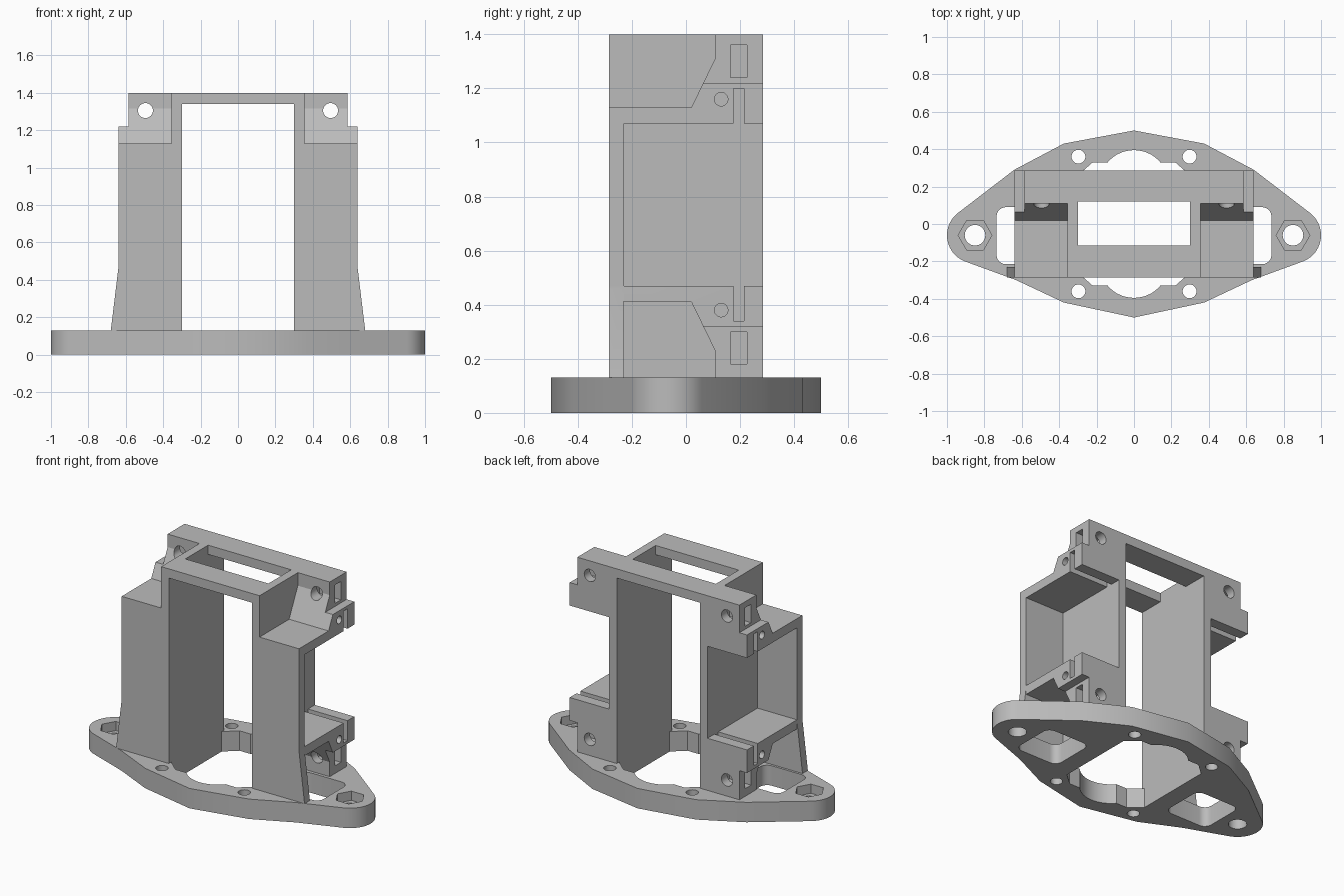
import bpy, bmesh
from math import sin, cos, pi, radians

cube = bpy.data.objects.get("Cube")
if cube:
    bpy.data.objects.remove(cube, do_unlink=True)

grey = bpy.data.materials.new("plain grey")
grey.use_nodes = True
grey.diffuse_color = (0.5, 0.5, 0.5, 1)
grey.node_tree.nodes["Principled BSDF"].inputs["Base Color"].default_value = (0.5, 0.5, 0.5, 1)


def prism(name, pts, axis, lo, hi):
    """Extrude a flat outline along an axis."""
    place = {"x": lambda a, b, h: (h, a, b),
             "y": lambda a, b, h: (a, h, b),
             "z": lambda a, b, h: (a, b, h)}[axis]
    bm = bmesh.new()
    ends = [[bm.verts.new(place(a, b, h)) for a, b in pts] for h in (lo, hi)]
    for ring in ends:
        bm.faces.new(ring)
    n = len(pts)
    for i in range(n):
        j = (i + 1) % n
        bm.faces.new((ends[0][i], ends[0][j], ends[1][j], ends[1][i]))
    bmesh.ops.recalc_face_normals(bm, faces=bm.faces)
    mesh = bpy.data.meshes.new(name)
    bm.to_mesh(mesh)
    bm.free()
    mesh.materials.append(grey)
    ob = bpy.data.objects.new(name, mesh)
    bpy.context.collection.objects.link(ob)
    return ob


def rect(a0, a1, b0, b1):
    return [(a0, b0), (a1, b0), (a1, b1), (a0, b1)]


def arc(cx, cy, r, start=0, end=360, n=32):
    full = end - start == 360
    steps = n if full else n - 1
    angles = [radians(start + (end - start) * i / steps) for i in range(n)]
    return [(cx + r * cos(t), cy + r * sin(t)) for t in angles]


def combine(target, tool, operation="DIFFERENCE"):
    mod = target.modifiers.new("combine", "BOOLEAN")
    mod.operation, mod.solver, mod.object = operation, "EXACT", tool
    bpy.context.view_layer.objects.active = target
    bpy.ops.object.modifier_apply(modifier=mod.name)
    bpy.data.objects.remove(tool, do_unlink=True)


def cut(target, pts, axis, lo, hi):
    combine(target, prism("cutter", pts, axis, lo, hi))


def mirror_x(pts):
    return [(-a, b) for a, b in pts]


def sides(s, lo, hi):
    return sorted((s * lo, s * hi))


# Base plate: pointed oval with rounded ends
TOP = 0.13
half = ([(0.375, -0.42), (0.63, -0.30)]
        + arc(0.85, -0.06, 0.15, -69, 52, 16)
        + [(0.64, 0.29), (0.375, 0.43)])
base = prism("base_plate", [(0, -0.5)] + half + [(0, 0.5)] + mirror_x(half[::-1]), "z", 0, TOP)

# Central opening with round bulges front and back
opening = [(0.3, -0.26), (0.3, 0.26), (0.22, 0.33)]
opening += mirror_x(opening[::-1]) + [(-0.22, -0.33), (0.22, -0.33)]
cut(base, opening, "z", -0.1, 0.3)
for s in (1, -1):
    cut(base, arc(0, s * 0.21, 0.185, n=48), "z", -0.1, 0.3)

# Screw holes, hexagonal nut seats and rounded side pockets
pocket = []
for i, (x, y) in enumerate([(0.685, 0.04), (0.47, 0.04), (0.47, -0.165), (0.685, -0.165)]):
    pocket += arc(x, y, 0.05, i * 90, i * 90 + 90, 7)
for s in (1, -1):
    for y in (0.36, -0.36):
        cut(base, arc(s * 0.297, y, 0.037), "z", -0.1, 0.3)
    cut(base, arc(s * 0.85, -0.06, 0.055), "z", -0.1, 0.3)
    cut(base, arc(s * 0.85, -0.06, 0.09, n=6), "z", 0.07, 0.3)
    cut(base, pocket if s > 0 else mirror_x(pocket), "z", -0.1, 0.3)

# Portal: two inner walls joined by a top frame with a window
F, B = -0.285, 0.285
portal = [(0.3, TOP), (0.355, TOP), (0.355, 1.4)]
frame = prism("upright_frame",
              portal + mirror_x(portal[::-1]) + [(-0.3, 1.34), (0.3, 1.34)], "y", F, B)
cut(frame, rect(-0.3, 0.3, -0.115, 0.12), "z", 1.3, 1.5)


def lug(s, flip, end):
    """Shelf with a screw lug at the back; flip turns it upside down."""
    def z(v):
        return 1.54 - v if flip else v

    def yz(pts):
        return [(y, z(v)) for y, v in pts]

    ob = prism("lug", yz([(F, 1.07), (B, 1.07), (B, end), (0.11, end),
                          (0.11, 1.315), (0.02, 1.13), (F, 1.13)]),
               "x", *sides(s, 0.33, 0.64))
    # Outer step, nut trap, open slot and side hole
    cut(ob, yz(rect(-0.1, 0.4, 1.22, 1.6)), "x", *sides(s, 0.585, 0.8))
    cut(ob, yz(rect(0.165, 0.225, 1.24, 1.36)), "x", *sides(s, 0.43, 0.7))
    cut(ob, yz(rect(0.175, 0.215, 1.0, 1.2)), "x", *sides(s, 0.355, 0.8))
    cut(ob, yz(arc(0.13, 1.16, 0.025, n=24)), "x", *sides(s, 0.43, 0.8))
    # Screw hole from front to back
    cut(ob, arc(s * 0.495, z(1.305), 0.04), "y", -0.1, 0.4)
    return ob


# Each leg: flared front wall plus upper and lower lugs
wall = [(0.33, TOP), (0.68, TOP), (0.64, 0.46), (0.64, 1.13), (0.33, 1.13)]
for s in (1, -1):
    front = prism("front_wall", wall if s > 0 else mirror_x(wall), "y", F, -0.23)
    for part in (front, lug(s, False, 1.4), lug(s, True, 1.54 - TOP)):
        combine(frame, part, "UNION")

# Smooth round surfaces, crisp edges
for ob in (base, frame):
    bpy.ops.object.select_all(action="DESELECT")
    ob.select_set(True)
    bpy.context.view_layer.objects.active = ob
    bpy.ops.object.shade_smooth_by_angle(angle=radians(25))
